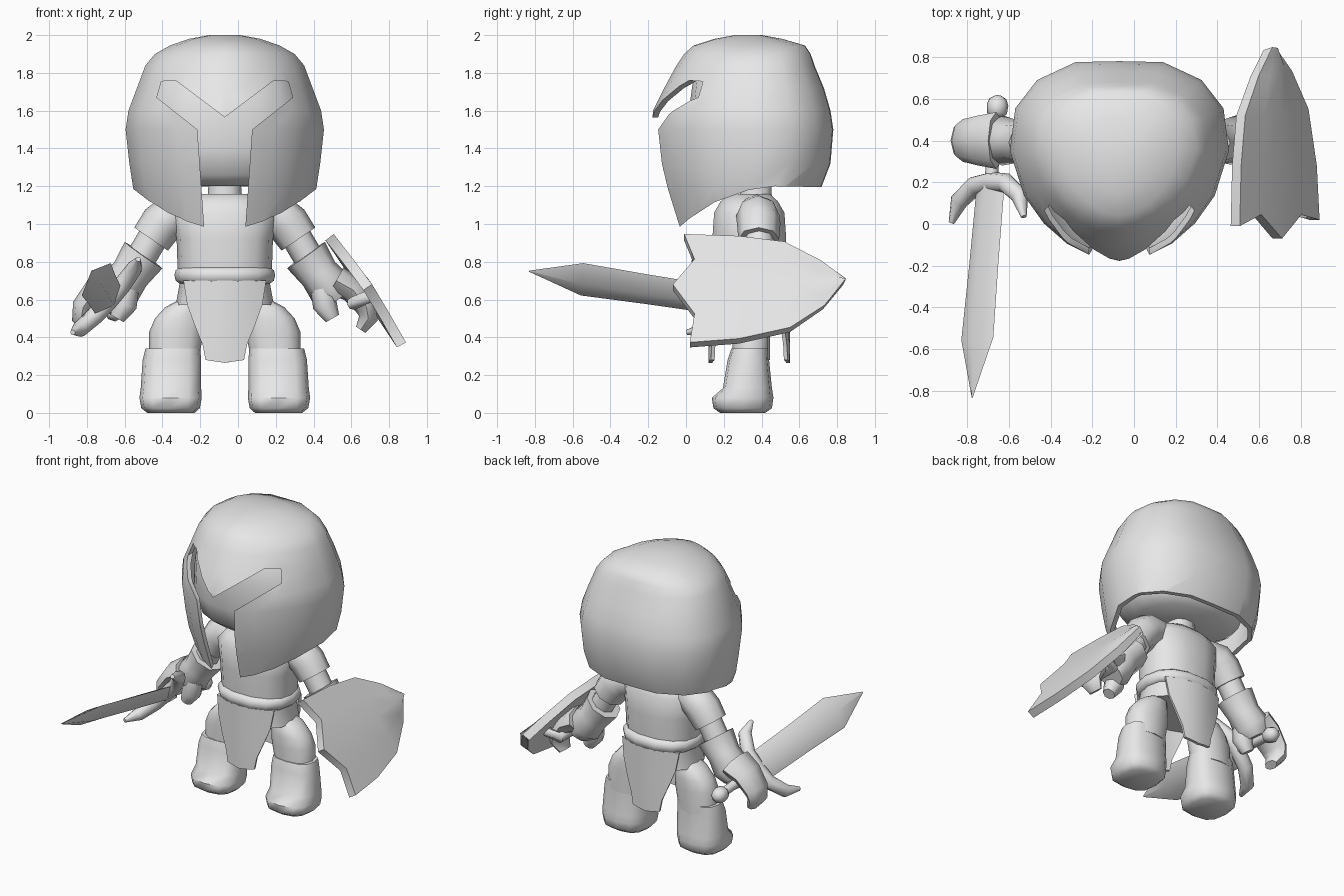
import bpy, bmesh, math
from mathutils import Vector

CX, CY = -0.07, 0.335          # middle of the body
Y = Vector((0, 1, 0))
parts = []

if "Cube" in bpy.data.objects:
    bpy.data.objects.remove(bpy.data.objects["Cube"], do_unlink=True)

grey = bpy.data.materials.new("plain_grey")
grey.use_nodes = True
grey.diffuse_color = (0.8, 0.8, 0.8, 1)
grey.node_tree.nodes["Principled BSDF"].inputs["Base Color"].default_value = (0.8, 0.8, 0.8, 1)


def finish(name, bm):
    bmesh.ops.recalc_face_normals(bm, faces=bm.faces)
    mesh = bpy.data.meshes.new(name)
    bm.to_mesh(mesh)
    bm.free()
    mesh.materials.append(grey)
    ob = bpy.data.objects.new(name, mesh)
    bpy.context.collection.objects.link(ob)
    parts.append(ob)
    return ob


def skin(name, rows, closed=True):
    """Join rows of points with quads; closed rows are rings with end caps."""
    bm = bmesh.new()
    rows = [[bm.verts.new(p) for p in row] for row in rows]
    n = len(rows[0])
    for a, b in zip(rows, rows[1:]):
        for i in range(n if closed else n - 1):
            j = (i + 1) % n
            bm.faces.new((a[i], a[j], b[j], b[i]))
    if closed:
        bm.faces.new(rows[0])
        bm.faces.new(rows[-1])
    else:
        bmesh.ops.remove_doubles(bm, verts=bm.verts, dist=1e-4)
    return finish(name, bm)


def ring(c, u, v, n=12, power=1.0):
    out = []
    for i in range(n):
        a = math.tau * i / n
        p, q = math.cos(a), math.sin(a)
        p = math.copysign(abs(p) ** power, p)
        q = math.copysign(abs(q) ** power, q)
        out.append(Vector(c) + u * p + v * q)
    return out


def stack(name, levels, n=14, power=0.85):
    """Upright form from (z, centre x, centre y, half width, half depth)."""
    return skin(name, [ring((x, y, z), Vector((rx, 0, 0)), Y * ry, n, power)
                       for z, x, y, rx, ry in levels])


def tube(name, path, ref=Y, n=8, squash=1.0):
    """Tube along (x, y, z, radius); squash scales it along ref."""
    pts = [Vector(p[:3]) for p in path]
    rows = []
    for i, p in enumerate(path):
        d = (pts[min(i + 1, len(pts) - 1)] - pts[max(i - 1, 0)]).normalized()
        u = d.cross(ref).normalized()
        rows.append(ring(pts[i], u * p[3], u.cross(d) * p[3] * squash, n))
    return skin(name, rows)


def prism(name, low, high):
    return skin(name, [low, high])


def bake(ob, cutters=()):
    for c in cutters:
        c.hide_render = True
        m = ob.modifiers.new("cut", "BOOLEAN")
        m.object, m.operation, m.solver = c, "DIFFERENCE", "EXACT"
    deps = bpy.context.evaluated_depsgraph_get()
    mesh = bpy.data.meshes.new_from_object(ob.evaluated_get(deps))
    ob.modifiers.clear()
    ob.data = mesh
    for c in cutters:
        parts.remove(c)
        bpy.data.objects.remove(c, do_unlink=True)


def thicken(ob, t, offset):
    m = ob.modifiers.new("thickness", "SOLIDIFY")
    m.thickness, m.offset = t, offset


# Helmet: slightly pointed plan lofted upward, hollowed, then cut for face and neck
plan = [(0, -1), (.25, -.95), (.48, -.83), (.69, -.64), (.87, -.38), (1, .05),
        (.95, .5), (.75, .8), (.4, .99), (0, 1)]
plan += [(-x, y) for x, y in plan[-2:0:-1]]
levels = [(.92, .38, -.035, .62), (1.19, .485, -.12, .715), (1.32, .505, -.155, .765),
          (1.5, .525, -.18, .78), (1.6, .51, -.175, .765), (1.72, .465, -.115, .73),
          (1.84, .42, -.05, .68), (1.9, .37, -.01, .66), (1.945, .29, .04, .63),
          (1.98, .19, .15, .51), (2.0, .08, .26, .4)]
rows = []
for z, w, front, back in levels:
    mid = front + (back - front) * .53
    rows.append([(CX + x * w, mid + t * (back - mid if t > 0 else mid - front), z)
                 for x, t in plan])
helmet = skin("helmet", rows)
thicken(helmet, .03, -1)
half = [(0, 1.565), (.26, 1.76), (.335, 1.755), (.36, 1.67), (.145, 1.5), (.1, .85)]
face = half + [(-x, z) for x, z in half[:0:-1]]
visor = prism("visor_cutter", *[[(CX + x, y, z) for x, z in face] for y in (-.5, .2)])
hem = [(-.5, .975), (-.04, .98), (.02, 1.03), (.15, 1.115), (.33, 1.18), (.47, 1.2),
       (1, 1.19), (1, .8), (-.5, .8)]
neck_cut = prism("neck_cutter", *[[(x, y, z) for y, z in hem] for x in (-1, 1)])
bake(helmet, (visor, neck_cut))

# Head filling the helmet
stack("head", [(z, CX, cy, rx, ry) for z, rx, cy, ry in
               [(1.2, .3, .37, .24), (1.26, .4, .36, .31), (1.4, .45, .36, .35),
                (1.6, .44, .36, .345), (1.78, .36, .34, .3), (1.9, .22, .33, .2)]], 16, .9)

# Torso, neck and belt
stack("torso", [(z, CX, CY, rx, ry) for z, rx, ry in
                [(.57, .26, .205), (.68, .24, .19), (.77, .25, .19), (.92, .255, .2),
                 (1.06, .28, .19), (1.12, .23, .155), (1.16, .13, .11)]])
stack("neck", [(1.1, CX, .37, .095, .09), (1.22, CX, .37, .085, .085)], 10)
stack("belt", [(z, CX, CY, r, r - .045) for z, r in
               [(.685, .24), (.7, .26), (.73, .267), (.755, .26), (.77, .24)]])

# Tabard panels hanging at front and back
for side, name in ((-1, "front_tabard"), (1, "back_tabard")):
    rows = []
    for z, w in ((.7, .215), (.57, .195), (.46, .155), (.36, .115), (.28, .1)):
        rows.append([(CX + w * s,
                      CY + side * .205 * math.sqrt(1 - (w * s / .3) ** 2),
                      z - (.015 * (1 - abs(s)) if z < .3 else 0))
                     for s in (-1, -.5, 0, .5, 1)])
    panel = skin(name, rows, False)
    thicken(panel, .02, 0)
    bake(panel)

# Limbs, the same on both sides
for s, side in ((1, "left"), (-1, "right")):
    def X(x):
        return CX + s * x

    def limb(name, path, **kw):
        tube(side + "_" + name, [(X(x), y, z, r) for x, y, z, r in path], **kw)

    stack(side + "_boot", [(z, X(x), y, rx, ry) for z, x, y, rx, ry in
                           [(0, .285, .3, .125, .12), (.025, .287, .3, .155, .155),
                            (.08, .287, .3, .165, .163), (.13, .285, .325, .16, .13),
                            (.28, .28, .33, .155, .11), (.34, .275, .34, .145, .1)]], 12, .75)
    stack(side + "_leg", [(z, X(x), .345, rx, ry) for z, x, rx, ry in
                          [(.28, .27, .13, .1), (.43, .255, .145, .1), (.5, .24, .13, .1),
                           (.56, .215, .1, .09), (.6, .18, .06, .07)]], 12)
    limb("sleeve", [(.16, .375, 1.08, .08), (.28, .38, 1.045, .115),
                    (.335, .385, 1.0, .115), (.39, .385, .92, .108)])
    limb("arm", [(.35, .385, .98, .08), (.45, .39, .81, .08)])
    limb("gauntlet", [(.43, .39, .835, .122), (.5, .395, .735, .105),
                      (.56, .4, .66, .12), (.6, .4, .6, .085)])
    limb("thumb", [(.52, .36, .65, .065), (.53, .35, .57, .065), (.57, .35, .5, .04)])
    limb("fingers", [(.59, .4, .7, .08), (.68, .4, .65, .07), (.75, .4, .56, .06),
                     (.76, .4, .5, .05), (.72, .4, .44, .03)], squash=1.7)

# Sword: tilted blade, curved guard, grip and pommel
D = Vector((-.085, -.98, .15)).normalized()
W = Vector((.66, 0, .75))
W = (W - D * W.dot(D)).normalized()
V = D.cross(W)


def along(y):
    return Vector((-.69, .15, .6)) + D * ((y - .15) / D.y)


skin("sword_blade", [ring(along(y), W * w, V * t, 4) for y, w, t in
                     [(.18, .1, .042), (-.2, .105, .042), (-.55, .115, .04),
                      (-.83, .004, .003)]])
tube("sword_guard", [(*(along(y) + W * w), r) for w, y, r in
                     [(-.26, .02, .014), (-.22, .12, .043), (-.11, .19, .048), (0, .2, .05),
                      (.11, .19, .048), (.22, .12, .043), (.26, .02, .014)]], ref=V)
tube("sword_grip", [(*along(.2), .032), (*along(.55), .028)], ref=W)
tube("sword_pommel", [(*along(y), r) for y, r in
                      [(.51, .025), (.53, .048), (.57, .052), (.6, .04), (.615, .015)]], ref=W)

# Shield: swept plate with a ridge down the middle, point toward the back
top = [(-.01, .93), (.28, .92), (.52, .89), (.71, .79), (.84, .695)]
mid = [(-.07, .665), (.28, .66), (.52, .665), (.71, .68), (.84, .695)]
low = [(.02, .36), (.28, .38), (.55, .44), (.73, .56), (.84, .695)]


def between(a, b):
    row = [((p[0] + q[0]) / 2, (p[1] + q[1]) / 2) for p, q in zip(a, b)]
    row[0] = (.045, row[0][1])
    return row


rows = []
for row, bulge in ((top, 0), (between(top, mid), .015), (mid, .025),
                   (between(mid, low), .015), (low, 0)):
    rows.append([(.675 - (z - .645) * .667 + bulge, y, z) for y, z in row])
shield = skin("shield", rows, False)
thicken(shield, .055, 0)
bake(shield)
tube("shield_handle", [(.7, .22, .62, .035), (.61, .25, .58, .035),
                       (.61, .52, .58, .035), (.7, .55, .62, .035)], ref=Vector((.5, 0, .8)))

# Smooth shading with sharp edges kept
bpy.ops.object.select_all(action="DESELECT")
for ob in parts:
    ob.select_set(True)
bpy.context.view_layer.objects.active = parts[0]
bpy.ops.object.shade_smooth_by_angle(angle=math.radians(55))
